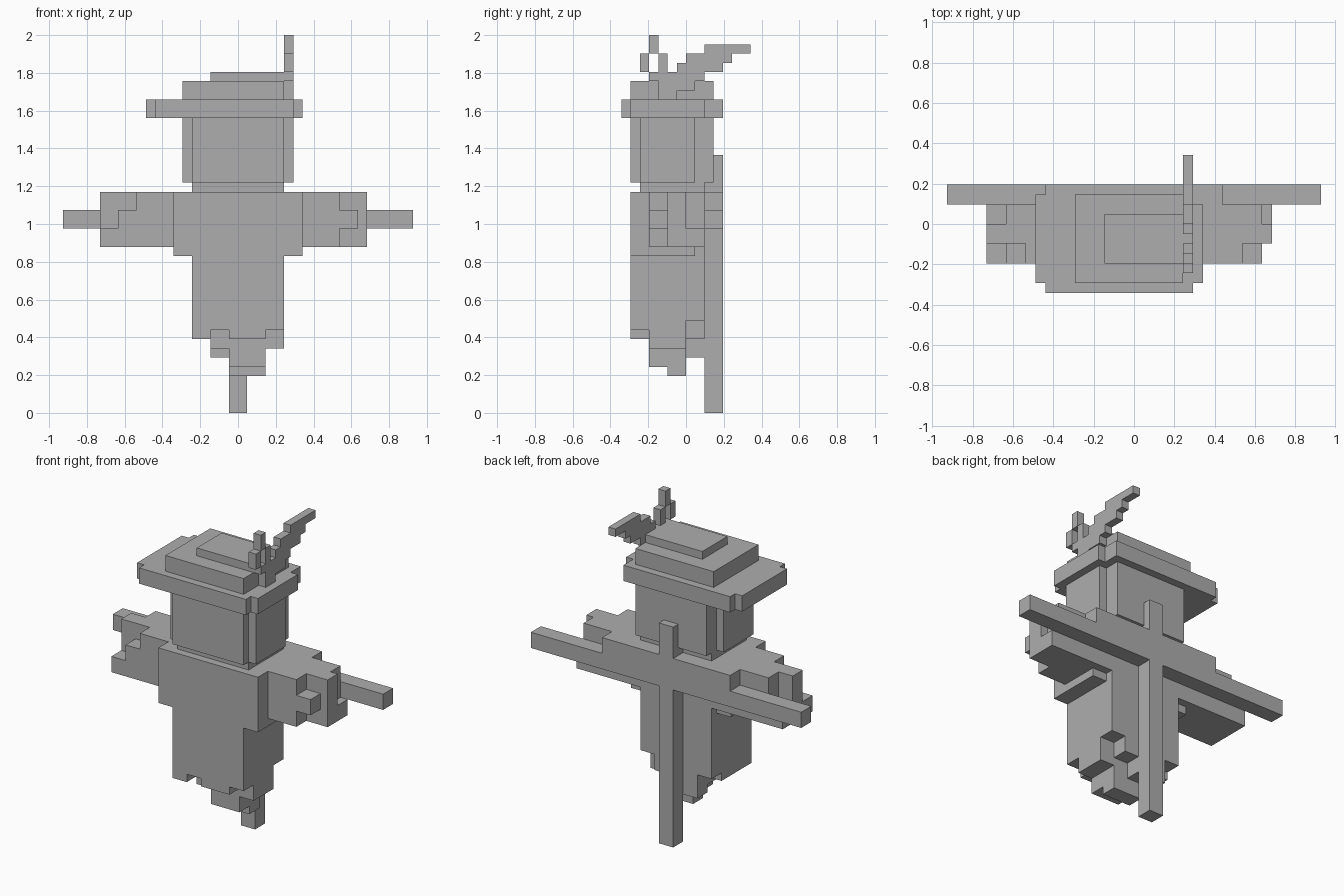
import bpy
import bmesh
from mathutils import Matrix, Vector

UNIT = 2 / 41  # edge length of one block

default_cube = bpy.data.objects.get("Cube")
if default_cube:
    bpy.data.objects.remove(default_cube, do_unlink=True)

material = bpy.data.materials.new("plain grey")
material.use_nodes = True
grey = (0.42, 0.42, 0.42, 1)
material.diffuse_color = grey
material.node_tree.nodes["Principled BSDF"].inputs["Base Color"].default_value = grey


def build_part(name, boxes):
    """Create one object from boxes given as x, y and z ranges in blocks."""
    bm = bmesh.new()
    for x_range, y_range, z_range in boxes:
        low, high = (Vector(corner) * UNIT for corner in zip(x_range, y_range, z_range))
        size = high - low
        placement = Matrix.Translation((low + high) / 2) @ Matrix.Diagonal((*size, 1))
        bmesh.ops.create_cube(bm, size=1, matrix=placement)
    mesh = bpy.data.meshes.new(name)
    bm.to_mesh(mesh)
    bm.free()
    mesh.materials.append(material)
    part = bpy.data.objects.new(name, mesh)
    bpy.context.collection.objects.link(part)
    return part


# Wooden cross behind the figure
back_depth = (2, 4)
build_part("upright_pole", [((-1, 1), back_depth, (0, 28))])
build_part("cross_pole", [((-19, 19), back_depth, (20, 22))])

# Torso with wider shoulders and a collar draped over the cross pole
build_part("torso", [((-5, 5), (-6, 2), (10, 24))])
build_part("shoulders", [((-7, 7), (-6, 1), (17, 24))])
build_part("collar_drape", [((-9, 9), back_depth, (22, 24))])

# Ragged hem: bottom height of every two-block column, front row first
hem_bottoms = [
    (8, 9, 8, 8, 9),
    (8, 7, 5, 5, 7),
    (8, 7, 4, 4, 7),
    (9, 6, 6, 8, 10),
]
hem = []
for row, bottoms in enumerate(hem_bottoms):
    y = -6 + 2 * row
    for column, bottom in enumerate(bottoms):
        x = -5 + 2 * column
        if bottom < 10:
            hem.append(((x, x + 2), (y, y + 2), (bottom, 10)))
build_part("ragged_hem", hem)

# Sleeves with torn cuffs
sleeve_height = (18, 24)
front_row, middle_row, rear_row = (-4, -2), (-2, 0), (0, 2)
build_part("right_sleeve", [
    ((-11, -5), front_row, sleeve_height),
    ((-13, -11), front_row, (18, 22)),
    ((-15, -13), front_row, (18, 20)),
    ((-15, -5), middle_row, sleeve_height),
    ((-13, -5), rear_row, sleeve_height),
    ((-15, -13), rear_row, (18, 20)),
])
build_part("left_sleeve", [
    ((5, 11), front_row, sleeve_height),
    ((11, 13), front_row, (20, 22)),
    ((5, 14), middle_row, sleeve_height),
    ((5, 13), rear_row, sleeve_height),
    ((13, 14), rear_row, (18, 20)),
])

# Head core with raised panels that leave open corners
panel_height = (25, 32)
build_part("head", [((-5, 5), (-5, 2), (24, 32))])
build_part("face_panel", [((-5, 5), (-6, -5), panel_height)])
build_part("back_head_panel", [((-5, 5), (2, 3), panel_height)])
for name, x_range in (("right", (-6, -5)), ("left", (5, 6))):
    build_part(name + "_cheek_panel", [(x_range, (-5, 1), panel_height)])

# Hat with a clipped brim and stepped crown
brim_height = (32, 34)
build_part("hat_brim", [
    ((-9, 6), (-7, 4), brim_height),
    ((-10, -9), (-6, 3), brim_height),
    ((6, 7), (-6, 2), brim_height),
])
build_part("hat_crown", [((-6, 5), (-6, 3), (34, 36))])
build_part("hat_top", [((-3, 5), (-4, 1), (36, 37))])

# Stepped feather and forked sprig tucked into the hat
plume_width = (5, 6)
feather_steps = [
    ((-3, -1), (34, 37)),
    ((-1, 1), (35, 38)),
    ((0, 2), (36, 39)),
    ((2, 4), (37, 40)),
    ((4, 5), (38, 40)),
    ((5, 7), (39, 40)),
]
sprig_steps = [
    ((-4, -3), (36, 37)),
    ((-5, -4), (37, 39)),
    ((-4, -3), (39, 41)),
    ((-3, -2), (37, 39)),
]
for name, steps in (("feather", feather_steps), ("sprig", sprig_steps)):
    build_part(name, [(plume_width, y_range, z_range) for y_range, z_range in steps])
